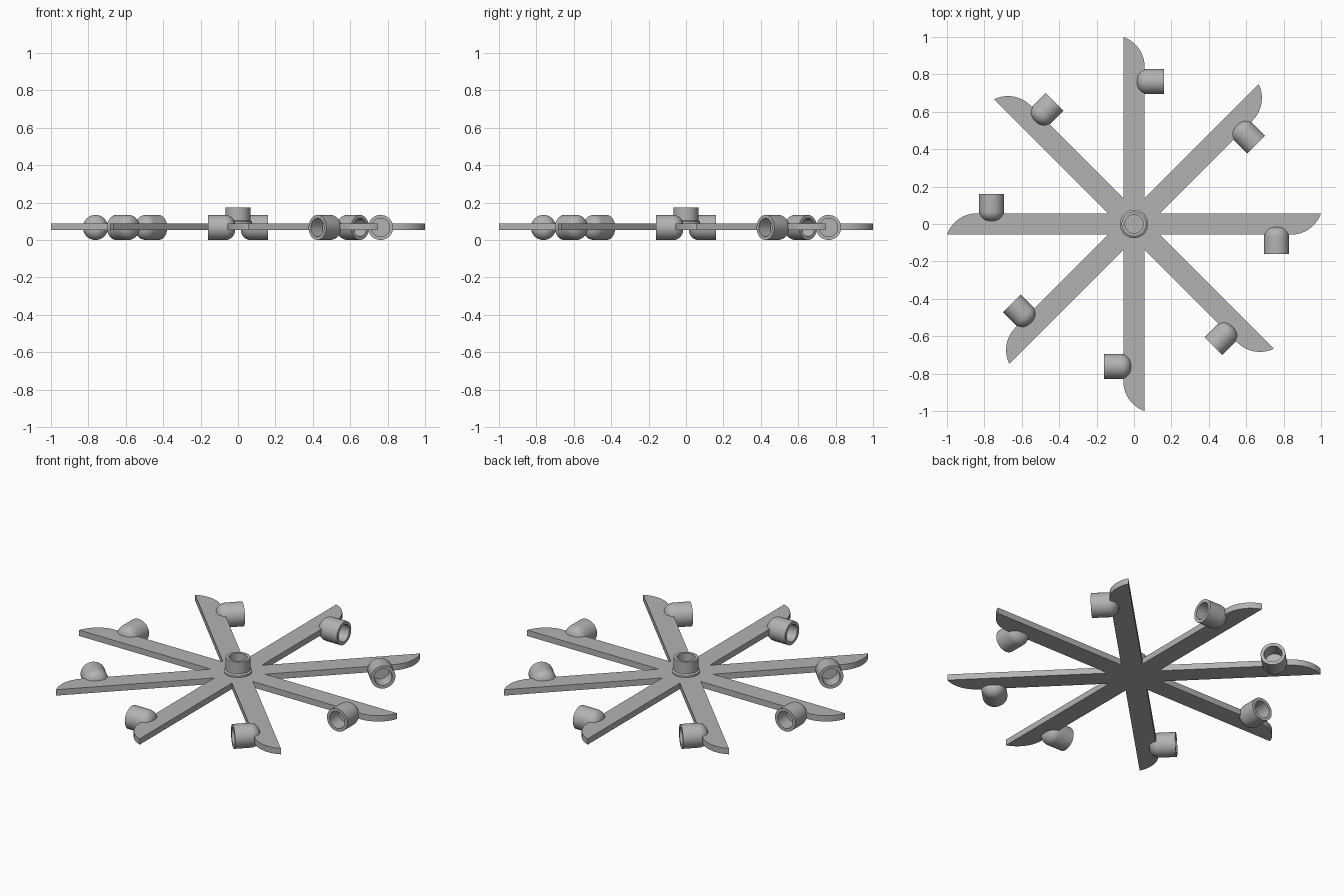
import bpy, bmesh
from math import sin, cos, pi, radians, asin
from mathutils import Matrix, Vector

cube = bpy.data.objects.get("Cube")
if cube:
    bpy.data.objects.remove(cube)

grey = bpy.data.materials.new("plain grey")
grey.use_nodes = True
colour = (0.45, 0.45, 0.45, 1)
grey.diffuse_color = colour
grey.node_tree.nodes["Principled BSDF"].inputs["Base Color"].default_value = colour

ARMS = 8
HALF = 0.057            # half width of an arm
Z0, Z1 = 0.053, 0.088   # underside and top of the arms
CUP_R, CUP_LEN = 0.067, 0.145


def finish(name, bm, smooth=True):
    bmesh.ops.recalc_face_normals(bm, faces=bm.faces)
    mesh = bpy.data.meshes.new(name)
    bm.to_mesh(mesh)
    bm.free()
    mesh.materials.append(grey)
    obj = bpy.data.objects.new(name, mesh)
    bpy.context.collection.objects.link(obj)
    if smooth:
        bpy.ops.object.select_all(action='DESELECT')
        obj.select_set(True)
        bpy.context.view_layer.objects.active = obj
        bpy.ops.object.shade_smooth_by_angle(angle=radians(35))
    return obj


def lathe(name, profile, steps=48):
    """Revolve (radius, height) points about z."""
    bm = bmesh.new()
    verts = [bm.verts.new((r, 0, h)) for r, h in profile]
    edges = [bm.edges.new(pair) for pair in zip(verts, verts[1:])]
    bmesh.ops.spin(bm, geom=verts + edges, axis=(0, 0, 1), cent=(0, 0, 0),
                   angle=2 * pi, steps=steps, use_merge=True)
    bmesh.ops.remove_doubles(bm, verts=bm.verts, dist=1e-5)
    return finish(name, bm)


# Eight-armed wheel, each arm with one rounded tip corner
arc_start = 0.84
reach = 1 - arc_start
arc_r = (reach ** 2 + (2 * HALF) ** 2) / (4 * HALF)
sweep = asin(reach / arc_r)
arm = [Vector((cos(-pi / ARMS), sin(-pi / ARMS), 0)) * HALF / sin(pi / ARMS)]
for i in range(15):
    a = sweep * i / 14
    arm.append(Vector((arc_start + arc_r * sin(a), -HALF + arc_r * (1 - cos(a)), 0)))

bm = bmesh.new()
outline = []
for k in range(ARMS):
    turn = Matrix.Rotation(2 * pi * k / ARMS, 3, 'Z')
    outline += [bm.verts.new(turn @ p + Vector((0, 0, Z0))) for p in arm]
base = bm.faces.new(outline)
top = bmesh.ops.extrude_face_region(bm, geom=[base], use_keep_orig=True)
bmesh.ops.translate(bm, vec=(0, 0, Z1 - Z0),
                    verts=[v for v in top["geom"] if isinstance(v, bmesh.types.BMVert)])
finish("arm_wheel", bm)

# Hollow hub socket with a small foot flange
lathe("hub_socket", [(0, 0.07), (0.076, 0.07), (0.076, 0.098), (0.066, 0.104),
                     (0.066, 0.174), (0.049, 0.174), (0.049, 0.098), (0, 0.098)])

# Round-backed cups on the trailing side of every arm
fillet = 0.052
back = [(CUP_R - fillet + fillet * cos(t), CUP_LEN - fillet + fillet * sin(t))
        for t in (pi / 2 * i / 8 for i in range(9))]
cup_profile = [(0, 0.085), (0.049, 0.085), (0.049, 0), (CUP_R, 0)] + back + [(0, CUP_LEN)]
place = Matrix.Translation((0.762, -0.161, CUP_R)) @ Matrix.Rotation(-pi / 2, 4, 'X')
for k in range(ARMS):
    cup = lathe(f"cup_{k + 1}", cup_profile)
    cup.matrix_world = Matrix.Rotation(2 * pi * k / ARMS, 4, 'Z') @ place
